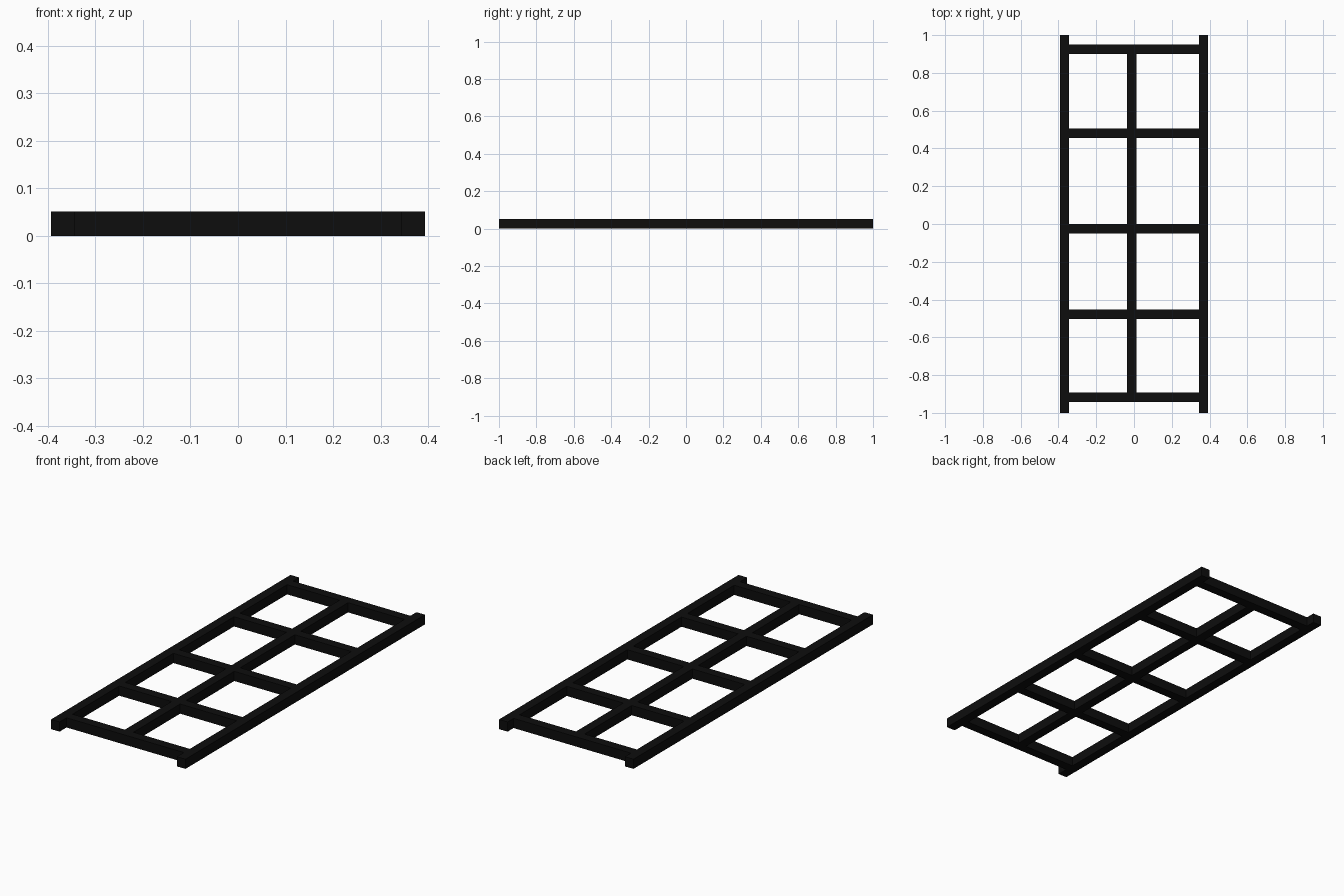
import bpy

if "Cube" in bpy.data.objects:
    bpy.data.objects.remove(bpy.data.objects["Cube"])

T = 0.05    # bar width
H = 0.051   # bar height
X = 0.393   # outer half width

black = bpy.data.materials.new("black_metal")
black.diffuse_color = (0.004, 0.004, 0.004, 1)
black.use_nodes = True
black.node_tree.nodes["Principled BSDF"].inputs["Base Color"].default_value = black.diffuse_color


def bar(name, x0, x1, y0, y1):
    """Square bar lying on the ground between the given limits."""
    bpy.ops.mesh.primitive_cube_add(size=1, location=((x0 + x1) / 2, (y0 + y1) / 2, H / 2))
    ob = bpy.context.object
    ob.name = name
    ob.scale = (x1 - x0, y1 - y0, H)
    bpy.ops.object.transform_apply(location=False, rotation=False, scale=True)
    ob.data.materials.append(black)
    return ob


# Long side rails
bar("left_rail", -X, -X + T, -1, 1)
bar("right_rail", X - T, X, -1, 1)

# Cross bars between the rails
rungs = [-0.917, -0.477, -0.025, 0.481, 0.925]
for i, y in enumerate(rungs):
    bar(f"cross_bar_{i + 1}", -X + T, X - T, y - T / 2, y + T / 2)

# Middle rail, one piece in each bay
for i, (a, b) in enumerate(zip(rungs, rungs[1:])):
    bar(f"middle_rail_{i + 1}", -0.037, -0.037 + T, a + T / 2, b - T / 2)
